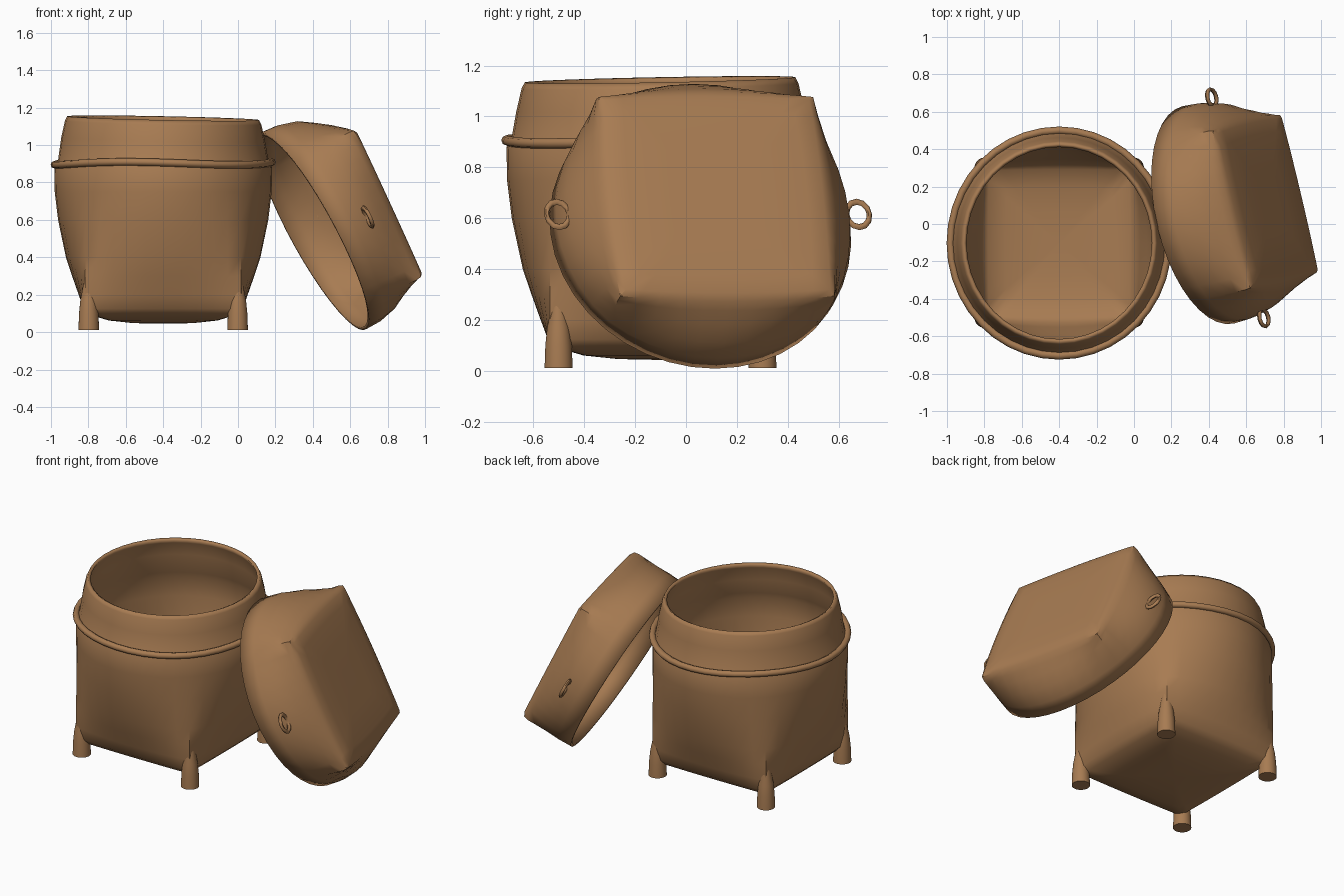
import bpy, bmesh, math
from mathutils import Matrix, Vector

if "Cube" in bpy.data.objects:
    bpy.data.objects.remove(bpy.data.objects["Cube"])

mat = bpy.data.materials.new("woven brown")
mat.diffuse_color = (0.39, 0.2, 0.085, 1)
mat.use_nodes = True
mat.node_tree.nodes["Principled BSDF"].inputs["Base Color"].default_value = mat.diffuse_color


def finish(ob, angle=35):
    ob.data.materials.clear()
    ob.data.materials.append(mat)
    bpy.ops.object.select_all(action='DESELECT')
    ob.select_set(True)
    bpy.context.view_layer.objects.active = ob
    bpy.ops.object.shade_smooth_by_angle(angle=math.radians(angle))
    return ob


def outline(m, k, q=10):
    """Four-sided outline: m = reach at side middles, k = corner half-width.
    k = 0.707 m is a circle, k = m is a square."""
    c = math.sqrt(0.5)
    pts = []
    for side in range(4):
        a = side * math.pi / 2
        for i in range(q):
            t = -math.pi / 4 + i / q * math.pi / 2
            x = k + (m - k) * (math.cos(t) - c) / (1 - c)
            y = k * math.sin(t) / c
            pts.append((x * math.cos(a) - y * math.sin(a), x * math.sin(a) + y * math.cos(a)))
    return pts


def loft(name, sections, matrix, cap_start=False, cap_end=False, shift=None, thickness=0):
    bm = bmesh.new()
    rings = []
    for z, m, k in sections:
        ring = []
        for x, y in outline(m, k):
            dz = shift(x, y, z) if shift else 0
            ring.append(bm.verts.new(matrix @ Vector((x, y, z + dz))))
        rings.append(ring)
    n = len(rings[0])
    for a, b in zip(rings, rings[1:]):
        for j in range(n):
            bm.faces.new((a[j], a[(j + 1) % n], b[(j + 1) % n], b[j]))
    if cap_start:
        bm.faces.new(rings[0][::-1])
    if cap_end:
        bm.faces.new(rings[-1])
    me = bpy.data.meshes.new(name)
    bm.to_mesh(me)
    bm.free()
    ob = bpy.data.objects.new(name, me)
    bpy.context.collection.objects.link(ob)
    if thickness:
        s = ob.modifiers.new("wall", 'SOLIDIFY')
        s.thickness = thickness
        s.offset = -1
    return finish(ob)


def torus(name, matrix, R, r, segs, sides=8):
    bpy.ops.mesh.primitive_torus_add(major_radius=R, minor_radius=r, major_segments=segs, minor_segments=sides)
    ob = bpy.context.object
    ob.name = name
    ob.data.transform(matrix)
    return finish(ob, 60)


def circle(z, r):
    return (z, r, r * math.sqrt(0.5))


# Basket: square sagging bottom, round neck with a slightly tilted rim
base = Matrix.Translation((-0.4, -0.1, 0))
oval = Matrix.Translation((-0.4, -0.102, 0)) @ Matrix.Diagonal((1, 1.035, 1, 1))
loft("basket_body", [
    (0.045, 0.02, 0.02), (0.048, 0.16, 0.15), (0.062, 0.29, 0.28), (0.092, 0.39, 0.385),
    (0.125, 0.425, 0.41), (0.2, 0.452, 0.417), (0.3, 0.487, 0.417), (0.4, 0.52, 0.416),
    (0.6, 0.562, 0.414), (0.75, 0.58, 0.412), (0.88, 0.582, 0.411),
    circle(0.92, 0.562), circle(1.03, 0.545), circle(1.12, 0.525), circle(1.144, 0.513)],
    oval, cap_start=True, thickness=0.02,
    shift=lambda x, y, z: 0.02 * (y - x) if z > 1 else 0)

# Hoop around the shoulder
hoop = torus("shoulder_hoop", oval @ Matrix.Translation((0, 0, 0.902)), 0.582, 0.02, 40)
for v in hoop.data.vertices:
    a = math.atan2(v.co.y + 0.1, v.co.x + 0.4)
    v.co.z += 0.008 * math.sin(3 * a + 1)

# Four feet that taper into the body corners
for sx in (-1, 1):
    for sy in (-1, 1):
        m = base @ Matrix.Translation((0.398 * sx, 0.4 * sy, 0))
        loft("%s_%s_foot" % ("front" if sy < 0 else "back", "left" if sx < 0 else "right"),
             [circle(0.012, 0.055), circle(0.1, 0.052), circle(0.17, 0.045),
              circle(0.26, 0.028), circle(0.36, 0.016)], m, True, True)

# Lid: leaning on the basket, opening toward it
e1 = Vector((0.23, -0.973, 0)).normalized()
T = e1.cross(Vector((0.414, 0.115, -0.908))).normalized()
e2 = T.cross(e1)
lid = Matrix((e1, e2, T)).transposed().to_4x4()
lid.translation = (0.41, 0.052, 0.545)
loft("lid", [
    circle(0.0, 0.597), (0.09, 0.592, 0.428), (0.18, 0.567, 0.433), (0.25, 0.52, 0.435),
    (0.3, 0.482, 0.436), (0.33, 0.455, 0.432), (0.346, 0.425, 0.412), (0.354, 0.36, 0.345),
    (0.357, 0.2, 0.19), (0.357, 0.02, 0.02)], lid, cap_end=True, thickness=0.018,
    shift=lambda x, y, z: (0.045 * y - 0.015) * max(0, 1 - z / 0.3))

# Small loop handles on opposite lid walls
for s, side in ((1, "front"), (-1, "back")):
    torus(side + "_lid_loop",
          lid @ Matrix.Translation((0.605 * s, 0, 0.165)) @ Matrix.Diagonal((1, 1.2, 1, 1)),
          0.046, 0.011, 12, 6)
